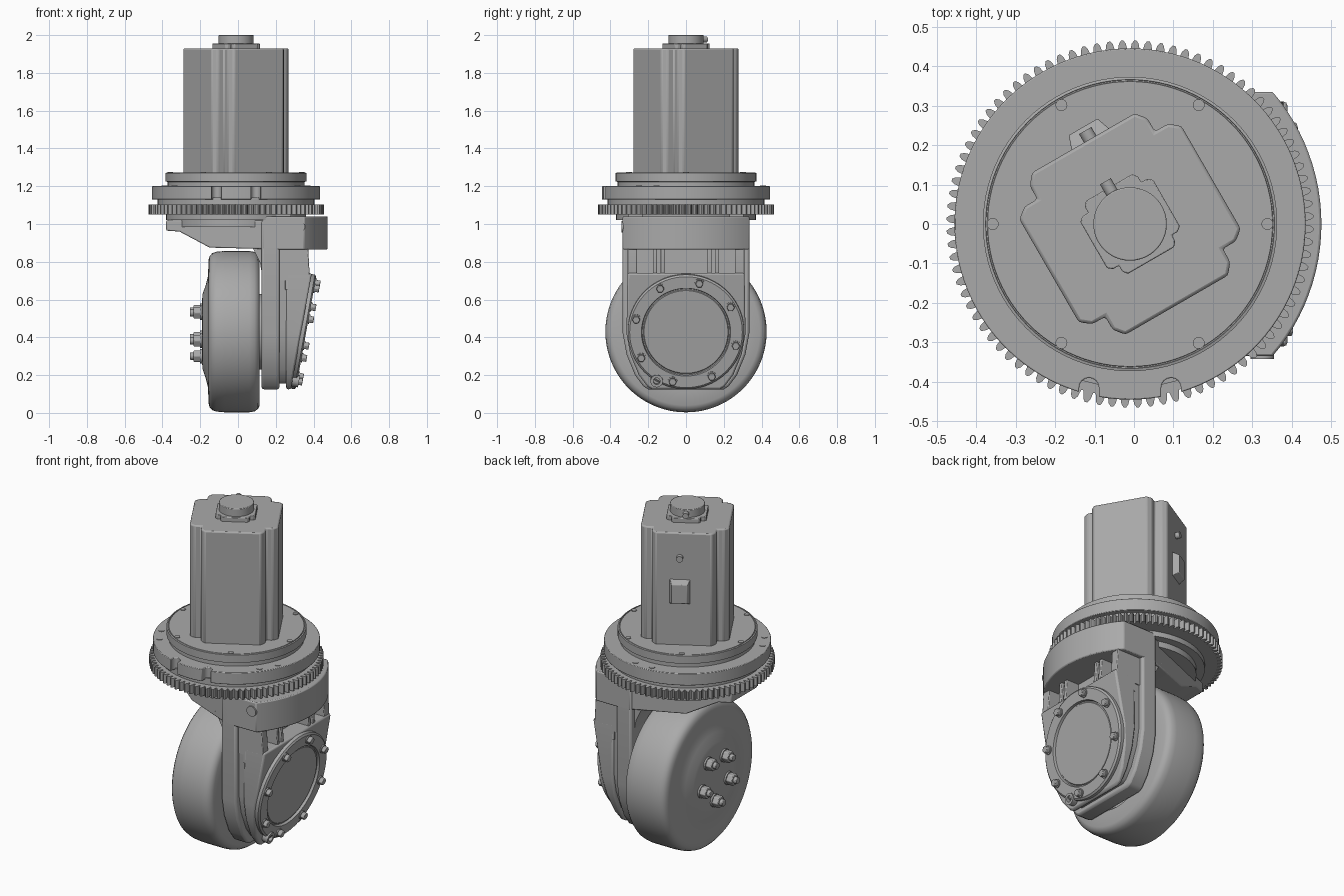
import bpy, bmesh, math
from math import sin, cos, pi, radians
from mathutils import Matrix, Vector

if "Cube" in bpy.data.objects:
    bpy.data.objects.remove(bpy.data.objects["Cube"])

grey = bpy.data.materials.new("machined grey")
grey.use_nodes = True
colour = (0.4, 0.4, 0.4, 1)
grey.diffuse_color = colour
grey.node_tree.nodes["Principled BSDF"].inputs["Base Color"].default_value = colour

CX = -0.01                                   # steering axis
Z = Matrix.Identity(4)
X = Matrix(((0, 0, 1, 0), (1, 0, 0, 0), (0, 1, 0, 0), (0, 0, 0, 1)))   # profile in y,z
Y = Matrix(((0, 1, 0, 0), (0, 0, 1, 0), (1, 0, 0, 0), (0, 0, 0, 1)))   # profile in z,x
AXIS = Matrix.Translation((CX, 0, 0))
MOTOR = AXIS @ Matrix.Rotation(radians(30), 4, 'Z')


def finish(name, bm, frame=Z, bevel=0):
    bm.transform(frame)
    bmesh.ops.recalc_face_normals(bm, faces=bm.faces)
    mesh = bpy.data.meshes.new(name)
    bm.to_mesh(mesh)
    bm.free()
    mesh.materials.append(grey)
    mesh.shade_smooth()
    mesh.set_sharp_from_angle(angle=radians(32))
    ob = bpy.data.objects.new(name, mesh)
    bpy.context.scene.collection.objects.link(ob)
    if bevel:
        mod = ob.modifiers.new("edge rounding", 'BEVEL')
        mod.width, mod.segments, mod.limit_method = bevel, 2, 'ANGLE'
        mod.angle_limit = radians(35)
    return ob


def prism(name, pts, lo, hi, frame=Z, bevel=0, rule=None):
    """Extrude an outline; rule may move the finished vertices."""
    bm = bmesh.new()
    face = bm.faces.new([bm.verts.new((a, b, lo)) for a, b in pts])
    new = bmesh.ops.extrude_face_region(bm, geom=[face])["geom"]
    for v in new:
        if isinstance(v, bmesh.types.BMVert):
            v.co.z = hi
    if rule:
        bm.transform(frame)
        for v in bm.verts:
            rule(v.co)
        frame = Z
    return finish(name, bm, frame, bevel)


def arc(r, a0, a1, n, cx=0, cy=0):
    return [(cx + r * cos(a0 + (a1 - a0) * i / n), cy + r * sin(a0 + (a1 - a0) * i / n))
            for i in range(n + 1)]


def disc(name, r, lo, hi, frame=Z, at=(0, 0), n=64, bevel=0):
    return prism(name, arc(r, 0, 2 * pi, n, *at)[:-1], lo, hi, frame, bevel)


def box(name, lo, hi, bevel=0):
    pts = [(lo[0], lo[1]), (hi[0], lo[1]), (hi[0], hi[1]), (lo[0], hi[1])]
    return prism(name, pts, lo[2], hi[2], Z, bevel)


def lathe(name, profile, frame=Z, n=96):
    """Revolve (radius, height) points about the frame's axis."""
    bm = bmesh.new()
    vs = [bm.verts.new((r, 0, h)) for r, h in profile]
    es = [bm.edges.new(p) for p in zip(vs, vs[1:])]
    bmesh.ops.spin(bm, geom=vs + es, cent=(0, 0, 0), axis=(0, 0, 1), angle=2 * pi, steps=n)
    bmesh.ops.remove_doubles(bm, verts=bm.verts, dist=1e-5)
    return finish(name, bm, frame)


def mirrored(pts):
    return pts + [(-a, b) for a, b in reversed(pts)]


# Motor body, top flange and cap
quarter = [(0.237, -0.15), (0.237, 0.15), (0.21, 0.172), (0.172, 0.172), (0.172, 0.21), (0.15, 0.237)]
outline = []
for k in range(4):
    c, s = cos(k * pi / 2), sin(k * pi / 2)
    outline += [(c * a - s * b, s * a + c * b) for a, b in quarter[1:]]
    outline.append((c * -0.15 - s * 0.237, s * -0.15 + c * 0.237))
clean = [p for i, p in enumerate(outline) if math.dist(p, outline[i - 1]) > 0.001]
prism("motor_body", clean, 1.26, 1.93, MOTOR, 0.008)
prism("motor_top_flange", [(a * 0.45, b * 0.45) for a, b in clean], 1.925, 1.955, MOTOR, 0.003)
disc("motor_cap", 0.093, 1.95, 2.0, AXIS, bevel=0.003)
ALONG = MOTOR @ Matrix(((1, 0, 0, 0), (0, 0, 1, 0), (0, -1, 0, 0), (0, 0, 0, 1)))  # faces back left
disc("cap_connector", 0.016, 0.08, 0.125, ALONG, (0, -1.977), 16)
disc("motor_plug", 0.018, 0.23, 0.262, ALONG, (0.02, -1.785), 16)
bm = bmesh.new()
bmesh.ops.create_cube(bm, size=1)
for v in bm.verts:
    w = 0.058 if v.co.y < 0 else 0.042
    v.co = (0.02 + math.copysign(w, v.co.x), 0.25 + v.co.y * 0.045,
            1.585 + math.copysign(w * 1.3, v.co.z))
finish("motor_connector_box", bm, MOTOR, 0.003)

# Mounting discs
lathe("upper_disc", [(0, 1.272), (0.361, 1.272), (0.362, 1.268), (0.365, 1.268), (0.366, 1.272),
                     (0.373, 1.27), (0.373, 1.225), (0.362, 1.223), (0.362, 1.19), (0, 1.19)], AXIS)
for i in range(6):
    a = i * pi / 3
    disc("upper_disc_screw", 0.015, 1.26, 1.276, AXIS, (0.348 * cos(a), 0.348 * sin(a)), 16)

# Fixed flange with two open slots at the front
R, S, SX, SY = 0.445, 0.025, 0.104, -0.415
wide, near = math.acos((SX + S) / R), math.acos((SX - S) / R)
pts = arc(R, -wide, pi + wide, 96) + arc(S, pi, 0, 8, -SX, SY)
pts += arc(R, pi + near, 2 * pi - near, 6) + arc(S, pi, 0, 8, SX, SY)
prism("fixed_flange", pts, 1.13, 1.2, AXIS, 0.003)
for base in (90, 210, 330):
    for side in (-7.5, 7.5):
        a = radians(base + side)
        disc("flange_dowel", 0.016, 1.19, 1.203, AXIS, (0.41 * cos(a), 0.41 * sin(a)), 16)

# Ring gear
TEETH = 88
pts = []
for i in range(TEETH):
    for f, r in ((0, 0.438), (0.2, 0.438), (0.33, 0.457), (0.5, 0.465), (0.7, 0.465), (0.87, 0.457)):
        a = 2 * pi * (i + f) / TEETH
        pts.append((r * cos(a), r * sin(a)))
prism("ring_gear", pts, 1.05, 1.102, AXIS)
disc("gear_spacer", 0.415, 1.09, 1.14, AXIS)
disc("fork_top_disc", 0.37, 1.02, 1.055, AXIS)
disc("fork_lower_disc", 0.325, 0.985, 1.03, AXIS)


# Fork shelf narrowing away from the arm
def narrow(co):
    t = min(1, max(0, (co.x + 0.38) / 0.5))
    co.y *= 0.12 + 0.21 * t


prism("fork_shelf", [(1.02, -0.38), (0.965, -0.38), (0.96, -0.31), (0.875, -0.15), (0.868, 0.14), (1.02, 0.14)],
      -1, 1, Y, 0.006, narrow)

# Curved collar above the arm
ang = math.asin(0.335 / 0.515)
prism("fork_collar", [(0.13, -0.335)] + arc(0.515, -ang, ang, 24, -0.04) + [(0.13, 0.335)],
      0.865, 1.04, Z, 0.006)
disc("collar_boss", 0.03, 0.32, 0.342, Matrix.Rotation(pi, 4, 'Z') @ Y, (0.985, -0.325), 20)

# Fork arm: inner plate, groove layer, slanted gearbox
half = [(0.335, 1.02), (0.335, 0.42), (0.315, 0.31), (0.27, 0.2), (0.225, 0.14), (0.2, 0.125)]
prism("arm_plate", mirrored(half), 0.125, 0.22, X, 0.012)
prism("arm_groove", mirrored([(a - 0.03, b + 0.03) for a, b in half]), 0.2, 0.28, X)


def slant(co):
    if co.x > 0.3:
        co.x = 0.335 + 0.18 * (co.z - 0.43)


prism("gearbox", mirrored([(0.31, 0.74)] + [(a - 0.02, b) for a, b in half[1:]]), 0.255, 0.33, X, 0.01, slant)
box("gearbox_back_wall", (0.13, -0.31, 0.7), (0.29, 0.31, 0.9))
web = [(0.9, 0.25), (0.9, 0.37), (0.72, 0.38), (0.65, 0.36), (0.65, 0.25)]
for s in (-1, 1):
    for mid, t, name in ((0.285, 0.025, "gearbox_side_wall"), (0.165, 0.011, "gearbox_rib"), (0.125, 0.011, "gearbox_rib")):
        prism(name, web, s * mid - t, s * mid + t, Y, 0.004)
prism("arm_inner_fillet", [(0.9, 0.06), (0.87, 0.08), (0.8, 0.115), (0.72, 0.13), (0.72, 0.16), (0.9, 0.16)],
      -0.3, 0.3, Y)

# Tilted round cover with bolts and drain plug
COVER = Matrix.Translation((0.345, 0, 0.43)) @ Matrix.Rotation(math.atan(0.18), 4, 'Y') @ X
lathe("gearbox_cover", [(0, 0.007), (0.222, 0.007), (0.226, 0.002), (0.232, 0.002), (0.236, 0.016),
                        (0.298, 0.016), (0.308, 0.008), (0.308, -0.03), (0, -0.03)], COVER)
for i in range(8):
    a = radians(75 + 45 * i)
    at = (0.273 * cos(a), 0.273 * sin(a))
    disc("cover_washer", 0.025, 0.01, 0.022, COVER, at, 16)
    disc("cover_bolt", 0.021, 0.02, 0.044, COVER, at, 6, 0.003)
lathe("drain_plug", [(0, 0.0), (0.018, 0.0), (0.018, 0.025), (0.033, 0.025), (0.033, -0.02)],
      COVER @ Matrix.Translation((-0.155, -0.262, 0)), 20)

# Wheel, axle and nuts
WHEEL = Matrix.Translation((0, 0, 0.43)) @ X
lathe("wheel", [(0, -0.19), (0.17, -0.19), (0.2, -0.187), (0.25, -0.17), (0.29, -0.16), (0.34, -0.157),
                (0.38, -0.156), (0.4, -0.15), (0.415, -0.137), (0.423, -0.115), (0.427, -0.07),
                (0.427, 0.06), (0.422, 0.088), (0.41, 0.105), (0.39, 0.115), (0.3, 0.115),
                (0.28, 0.09), (0, 0.09)], WHEEL)
disc("axle_hub", 0.2, 0.08, 0.14, WHEEL)
for i in range(5):
    a = radians(57.8 + 72 * i)
    at = (0.13 * cos(a), 0.13 * sin(a))
    disc("wheel_washer", 0.038, -0.2, -0.185, WHEEL, at, 20)
    disc("wheel_nut", 0.035, -0.235, -0.19, WHEEL, at, 6, 0.004)
    disc("wheel_stud", 0.019, -0.255, -0.22, WHEEL, at, 16, 0.003)
